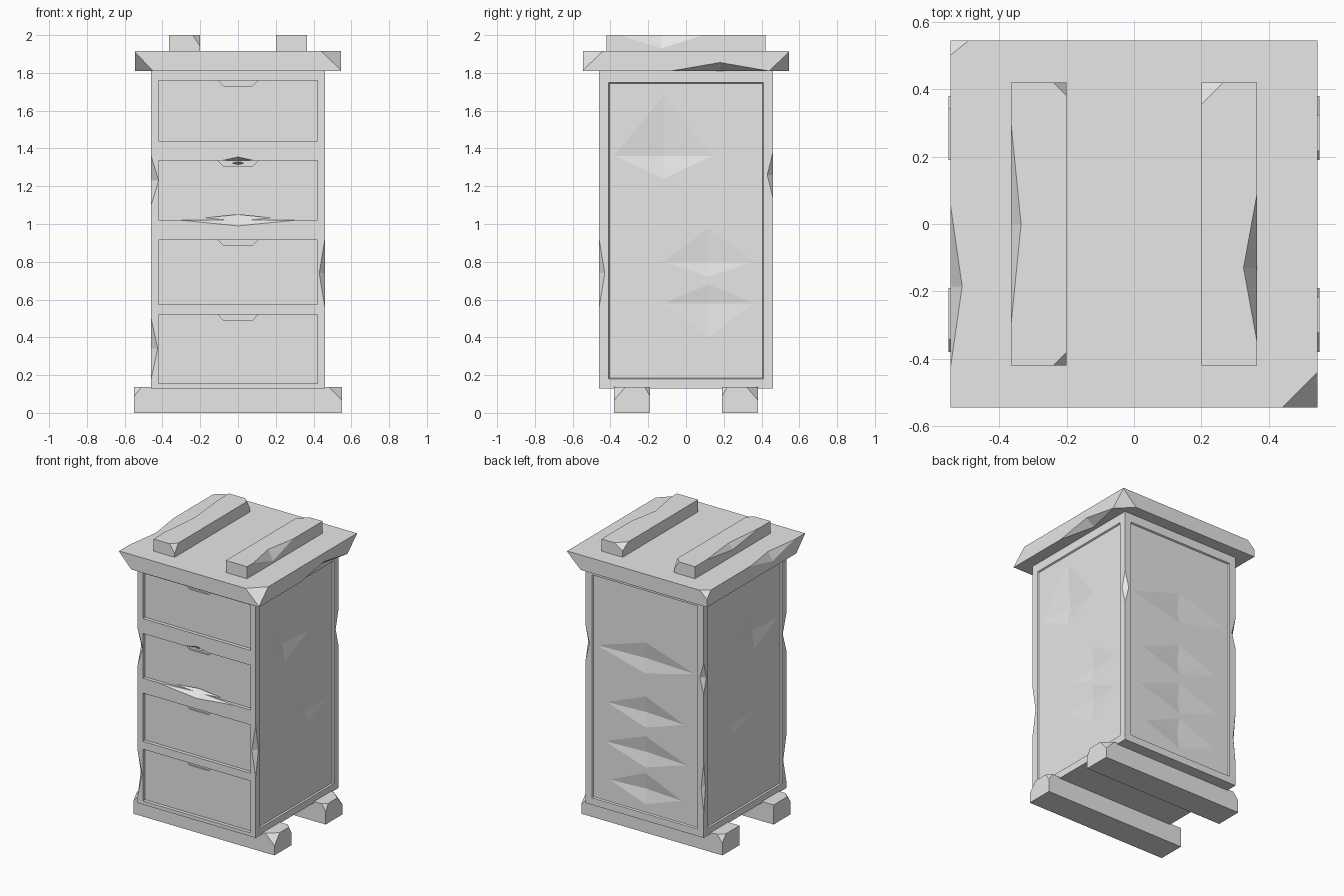
import bpy, bmesh
from mathutils import Vector as V

if "Cube" in bpy.data.objects:
    bpy.data.objects.remove(bpy.data.objects["Cube"], do_unlink=True)

GREY = (0.8, 0.8, 0.8, 1)
mat = bpy.data.materials.new("plain grey")
mat.use_nodes = True
mat.diffuse_color = GREY
mat.node_tree.nodes["Principled BSDF"].inputs["Base Color"].default_value = GREY


def hull(name, points):
    """Convex solid around a few points."""
    bm = bmesh.new()
    for p in points:
        bm.verts.new(p)
    res = bmesh.ops.convex_hull(bm, input=bm.verts)
    junk = {g for g in res["geom_interior"] + res["geom_unused"] if isinstance(g, bmesh.types.BMVert)}
    bmesh.ops.delete(bm, geom=list(junk), context='VERTS')
    bmesh.ops.dissolve_limit(bm, angle_limit=0.001, verts=bm.verts, edges=bm.edges)
    bmesh.ops.recalc_face_normals(bm, faces=bm.faces)
    me = bpy.data.meshes.new(name)
    bm.to_mesh(me)
    bm.free()
    me.materials.append(mat)
    ob = bpy.data.objects.new(name, me)
    bpy.context.collection.objects.link(ob)
    return ob


def box(name, lo, hi):
    return hull(name, [(x, y, z) for x in (lo[0], hi[0]) for y in (lo[1], hi[1]) for z in (lo[2], hi[2])])


def cut(ob, points):
    """Carve a convex solid out of a part."""
    cutter = hull("cutter", points)
    cutter.hide_render = True
    mod = ob.modifiers.new("carve", 'BOOLEAN')
    mod.operation, mod.solver, mod.object = 'DIFFERENCE', 'EXACT', cutter
    bpy.context.view_layer.objects.active = ob
    bpy.ops.object.modifier_apply(modifier=mod.name)
    bpy.data.objects.remove(cutter, do_unlink=True)


def chip_edge(ob, a, b, in1, in2, t=0.5):
    """Chip between a and b on an edge; in1 and in2 reach along its two faces."""
    a, b, in1, in2 = V(a), V(b), V(in1), V(in2)
    m = a.lerp(b, t)
    cut(ob, [a, b, m + in1 * 2 - in2, m + in2 * 2 - in1, m - in1 - in2])


def chip_corner(ob, corner, inward):
    """Slice off a corner; inward holds the signed reach on each axis."""
    c, d = V(corner), V(inward)
    pts = [c + V((d.x, 0, 0)), c + V((0, d.y, 0)), c + V((0, 0, d.z))]
    mid = (pts[0] + pts[1] + pts[2]) / 3
    cut(ob, [mid + (p - mid) * 3 for p in pts] + [c - d * 2])


def wall_point(side, u, z, depth):
    """Point on a body wall: u runs along it, depth goes inward."""
    r = H - depth
    return {"front": (u, -r, z), "back": (u, r, z), "right": (r, u, z), "left": (-r, u, z)}[side]


def recess(ob, side, outline, depth, slope=0.0):
    """Sunken panel with the given outline."""
    cu = sum(p[0] for p in outline) / len(outline)
    cz = sum(p[1] for p in outline) / len(outline)
    pts = []
    for u, z in outline:
        pts.append(wall_point(side, u, z, -0.02))
        pts.append(wall_point(side, u - slope * (1 if u > cu else -1),
                              z - slope * (1 if z > cz else -1), depth))
    cut(ob, pts)


def dent(ob, side, u, z, half, up, down, depth, floor):
    """Shallow diamond dent in a wall."""
    rim = [(u - half, z), (u + half, z), (u, z + up), (u, z - down)]
    cut(ob, [wall_point(side, p, q, f) for p, q in rim for f in (floor, floor - 0.01)]
        + [wall_point(side, u, z, depth + floor)])


def rect(u, z0, z1):
    return [(-u, z0), (u, z0), (u, z1), (-u, z1)]


# Cabinet body
H, BASE, TOP = 0.46, 0.13, 1.82
body = box("body", (-H, -H, BASE), (H, H, TOP))

# Slightly sunken side and back walls, with carved dents
SINK = 0.01
for side in ("left", "right", "back"):
    recess(body, side, rect(0.42, 0.17, 1.76), SINK, 0.015)
for side in ("left", "right"):
    dent(body, side, -0.12, 1.36, 0.26, 0.32, 0.12, 0.02, SINK)
    dent(body, side, 0.12, 0.8, 0.24, 0.18, 0.08, 0.012, SINK)
    dent(body, side, 0.12, 0.58, 0.24, 0.1, 0.18, 0.012, SINK)
for z, half in ((1.26, 0.38), (0.88, 0.3), (0.6, 0.32), (0.34, 0.28)):
    dent(body, "back", 0, z, half, 0.12, 0.1, 0.02, SINK)

# Four sunken drawer fronts with finger notches
for z0, z1 in ((0.155, 0.52), (0.575, 0.915), (1.02, 1.335), (1.44, 1.76)):
    recess(body, "front", rect(0.42, z0, z1), 0.025)
    recess(body, "front", [(-0.105, z1), (0.105, z1), (0.075, z1 - 0.03), (-0.075, z1 - 0.03)], 0.037)

# Chips in the rails between drawers
chip_edge(body, (-0.09, -H, 1.335), (0.09, -H, 1.335), (0, 0, 0.02), (0, 0.03, 0))
chip_edge(body, (-0.3, -H, 1.02), (0.3, -H, 1.02), (0, 0, -0.03), (0, 0.03, 0))

# Chips down the vertical corners
for sx, sy, z0, z1, size in ((-1, -1, 1.1, 1.36, 0.04), (-1, -1, 0.18, 0.5, 0.035),
                             (1, -1, 0.56, 0.92, 0.03), (1, 1, 1.14, 1.38, 0.03),
                             (-1, 1, 1.14, 1.36, 0.03), (-1, 1, 0.3, 0.66, 0.02)):
    chip_edge(body, (sx * H, sy * H, z0), (sx * H, sy * H, z1), (-sx * size, 0, 0), (0, -sy * size, 0))

# Overhanging top
R, R0, R1 = 0.545, 1.81, 1.915
roof = box("top_board", (-R, -R, R0), (R, R, R1))
chip_corner(roof, (R, -R, R1), (-0.105, 0.105, -0.1))
chip_corner(roof, (-R, -R, R0), (0.095, 0.095, 0.1))
chip_corner(roof, (R, R, R0), (-0.105, -0.105, 0.1))
chip_corner(roof, (-R, R, R1), (0.055, -0.045, -0.05))
chip_edge(roof, (R, -0.08, R0), (R, 0.44, R0), (0, 0, 0.045), (-0.06, 0, 0))
chip_edge(roof, (-R, -0.43, R1), (-R, 0.06, R1), (0.035, 0, 0), (0, 0, -0.06))

# Two slats on top
S0, S1, Y = 0.2, 0.365, 0.42
for name, s in (("left_slat", 1), ("right_slat", -1)):
    slat = box(name, (min(s * S0, s * S1), -Y, R1 - 0.005), (max(s * S0, s * S1), Y, 2))
    if s > 0:
        chip_corner(slat, (S0, Y, 2), (0.065, -0.065, -0.04))
        chip_edge(slat, (S1, -0.35, 2), (S1, 0.09, 2), (-0.04, 0, 0), (0, 0, -0.07))
    else:
        chip_edge(slat, (-S1, -0.3, 2), (-S1, 0.3, 2), (0.03, 0, 0), (0, 0, -0.04))
        for sy in (-1, 1):
            chip_corner(slat, (-S0, sy * Y, 2), (-0.04, -sy * 0.04, -0.06))

# Two skids underneath
L, F0, F1, FT = 0.55, 0.19, 0.38, 0.138
for name, s in (("front_skid", -1), ("back_skid", 1)):
    skid = box(name, (-L, min(s * F0, s * F1), 0), (L, max(s * F0, s * F1), FT))
    chip_corner(skid, (L, s * F1, FT), (-0.07, -s * 0.06, -0.07))
    chip_corner(skid, (-L, s * F1, FT), (0.04, -s * 0.04, -0.05))
    chip_corner(skid, (L, s * F0, FT), (-0.03, s * 0.03, -0.05))
